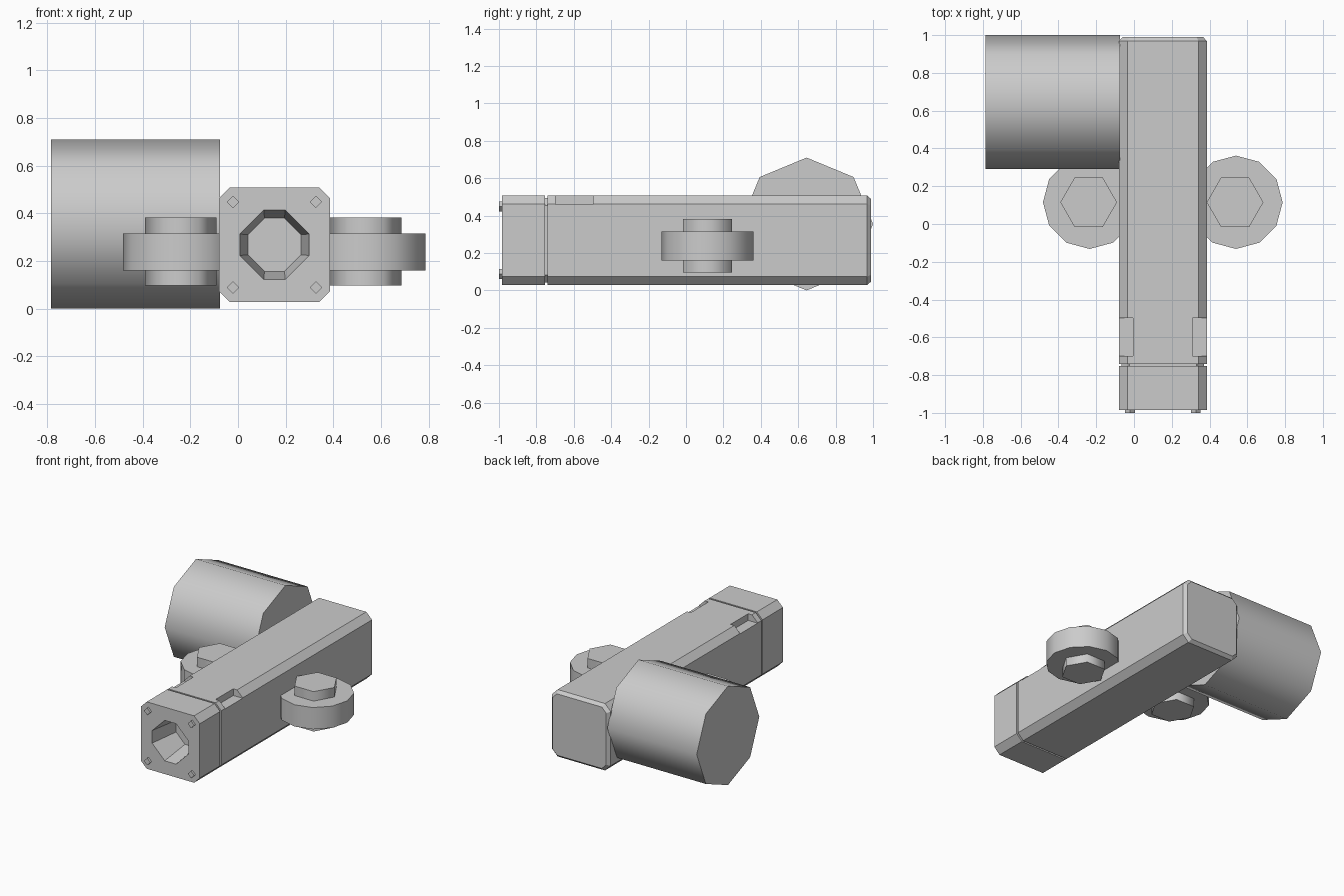
import bpy, bmesh, math
from mathutils import Matrix

cube = bpy.data.objects.get("Cube")
if cube:
    bpy.data.objects.remove(cube, do_unlink=True)

grey = bpy.data.materials.new("light grey")
grey.use_nodes = True
grey.diffuse_color = (0.6, 0.6, 0.6, 1)
grey.node_tree.nodes["Principled BSDF"].inputs["Base Color"].default_value = (0.6, 0.6, 0.6, 1)

CX, CZ = 0.153, 0.268      # centre line of the long housing
HX, HZ = 0.233, 0.24       # its half width and half height


def finish(name, bm):
    bmesh.ops.recalc_face_normals(bm, faces=bm.faces)
    mesh = bpy.data.meshes.new(name)
    bm.to_mesh(mesh)
    bm.free()
    mesh.materials.append(grey)
    obj = bpy.data.objects.new(name, mesh)
    bpy.context.collection.objects.link(obj)
    return obj


def prism(name, sides, radius, length, centre, axis="Z", turn=0, smooth=True):
    """Regular prism along an axis; turn rotates it about that axis."""
    bm = bmesh.new()
    tilt = {"X": Matrix.Rotation(math.pi / 2, 4, "Y"),
            "Y": Matrix.Rotation(math.pi / 2, 4, "X"),
            "Z": Matrix.Identity(4)}[axis]
    matrix = Matrix.Translation(centre) @ tilt @ Matrix.Rotation(turn, 4, "Z")
    bmesh.ops.create_cone(bm, cap_ends=True, segments=sides, radius1=radius,
                          radius2=radius, depth=length, matrix=matrix)
    obj = finish(name, bm)
    if smooth:
        bpy.ops.object.select_all(action="DESELECT")
        obj.select_set(True)
        bpy.context.view_layer.objects.active = obj
        bpy.ops.object.shade_smooth_by_angle(angle=math.radians(65))
    return obj


def ring(bm, y, hx, hz, cut):
    """Rectangle with cut corners, across the housing."""
    quarter = [(hx, hz - cut), (hx - cut, hz)]
    points = []
    for sx, sz in ((1, 1), (-1, 1), (-1, -1), (1, -1)):
        corner = quarter if sx * sz > 0 else quarter[::-1]
        points += [(CX + sx * x, y, CZ + sz * z) for x, z in corner]
    return [bm.verts.new(p) for p in points]


# Long housing with muzzle recess, seam groove and bevelled back
bm = bmesh.new()
sections = [
    (-0.76, 0.112, 0.112, 0.07), (-0.985, 0.145, 0.145, 0.1),
    (-0.985, HX, HZ, 0.045), (-0.753, HX, HZ, 0.045),
    (-0.753, HX - 0.015, HZ - 0.015, 0.04), (-0.741, HX - 0.015, HZ - 0.015, 0.04),
    (-0.741, HX, HZ, 0.045), (0.968, HX, HZ, 0.045),
    (0.99, HX - 0.02, HZ - 0.02, 0.035),
]
rings = [ring(bm, *s) for s in sections]
for a, b in zip(rings, rings[1:]):
    for i in range(8):
        j = (i + 1) % 8
        bm.faces.new((a[i], a[j], b[j], b[i]))
bm.faces.new(rings[0])
bm.faces.new(rings[-1])
housing = finish("housing", bm)

# Two notches in the upper edges
bm = bmesh.new()
for side in (-1, 1):
    place = Matrix.Translation((CX + side * (HX - 0.02), -0.598, 0.51))
    bmesh.ops.create_cube(bm, size=1, matrix=place @ Matrix.Diagonal((0.11, 0.2, 0.1, 1)))
cutter = finish("notch_cutter", bm)
cutter.hide_render = True
cut = housing.modifiers.new("notches", "BOOLEAN")
cut.operation = "DIFFERENCE"
cut.solver = "EXACT"
cut.object = cutter
bpy.ops.object.select_all(action="DESELECT")
housing.select_set(True)
bpy.context.view_layer.objects.active = housing
bpy.ops.object.modifier_apply(modifier=cut.name)
bpy.data.objects.remove(cutter, do_unlink=True)

# Bolt heads at the corners of the front face
for sx, side in ((1, "left"), (-1, "right")):
    for sz, level in ((1, "upper"), (-1, "lower")):
        prism(f"{level}_{side}_bolt", 4, 0.026, 0.03,
              (CX + sx * 0.174, -0.985, CZ + sz * 0.18), "Y", smooth=False)

# Side drum
prism("side_drum", 8, 0.355, 0.71, (-0.43, 0.645, 0.355), "X")

# Wheels with hexagonal hubs
for side, x in (("left", 0.54), ("right", -0.235)):
    prism(f"{side}_wheel", 12, 0.247, 0.156, (x, 0.115, 0.237))
    prism(f"{side}_hub", 6, 0.15, 0.286, (x - 0.005, 0.115, 0.24), turn=math.pi / 6)
